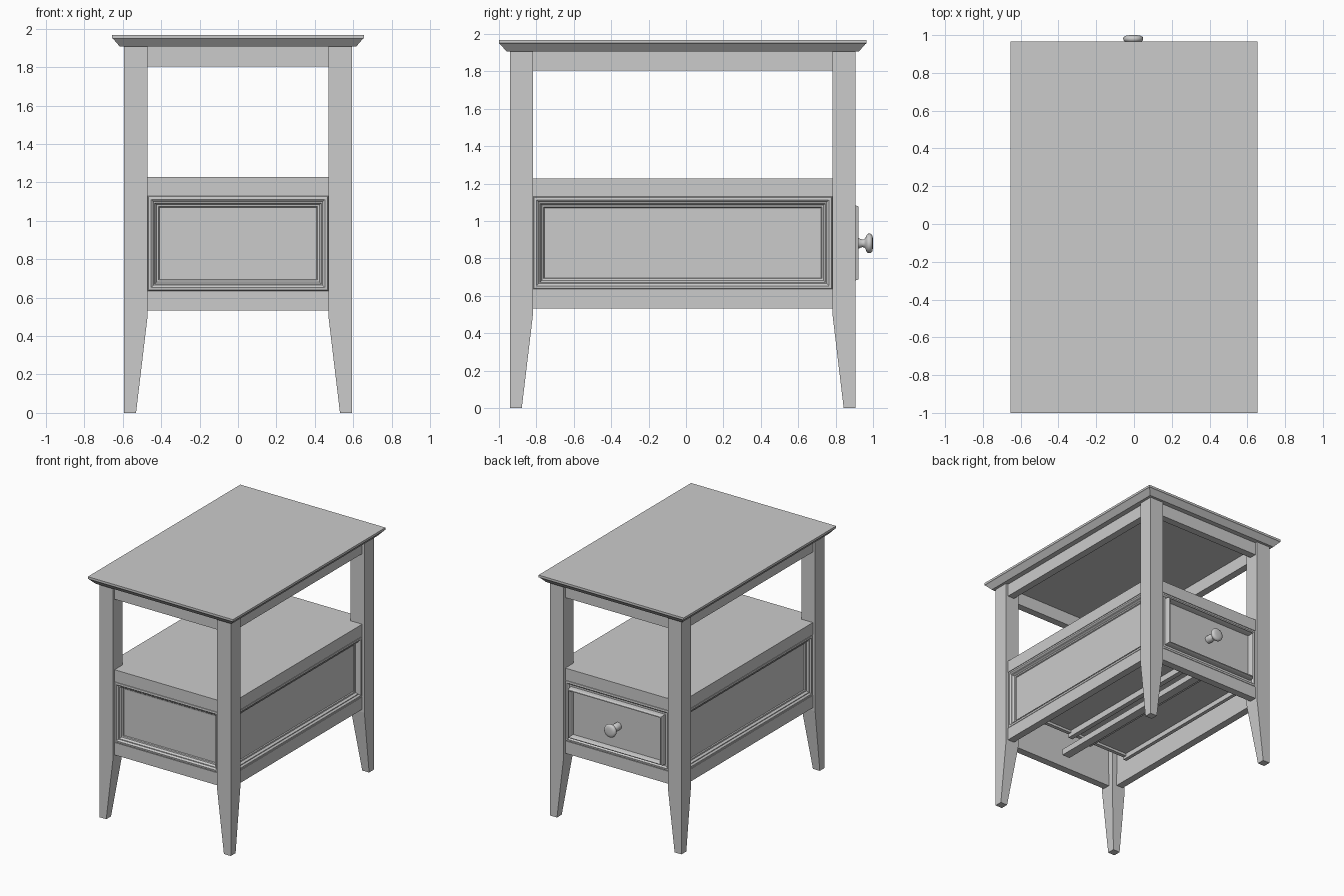
import bpy, bmesh, math
from mathutils import Matrix, Vector

if "Cube" in bpy.data.objects:
    bpy.data.objects.remove(bpy.data.objects["Cube"])

CY = -0.0175                      # centre of the table body in y
LX, LY = 0.593, 0.9225            # outer half size over the legs
LEG = 0.123
IX, IY = LX - LEG, LY - LEG       # half size between the legs
INSET = 0.02                      # rails sit back from the leg faces

grey = bpy.data.materials.new("grey_paint")
grey.diffuse_color = (0.6, 0.6, 0.6, 1)
grey.use_nodes = True
grey.node_tree.nodes["Principled BSDF"].inputs["Base Color"].default_value = grey.diffuse_color


def finish(name, bm, smooth=False):
    bmesh.ops.recalc_face_normals(bm, faces=bm.faces)
    me = bpy.data.meshes.new(name)
    bm.to_mesh(me)
    bm.free()
    me.materials.append(grey)
    ob = bpy.data.objects.new(name, me)
    bpy.context.collection.objects.link(ob)
    if smooth:
        bpy.context.view_layer.objects.active = ob
        ob.select_set(True)
        bpy.ops.object.shade_smooth_by_angle(angle=math.radians(40))
        ob.select_set(False)
    return ob


def loft(name, rings, matrix=None, smooth=False):
    """Closed solid through a list of equal-length rings."""
    bm = bmesh.new()
    loops = [[bm.verts.new(matrix @ Vector(p) if matrix else p) for p in r] for r in rings]
    n = len(loops[0])
    for a, b in zip(loops, loops[1:]):
        for i in range(n):
            j = (i + 1) % n
            bm.faces.new((a[i], a[j], b[j], b[i]))
    bm.faces.new(loops[0])
    bm.faces.new(loops[-1])
    return finish(name, bm, smooth)


def rect(x0, x1, y0, y1, z):
    return [(x0, y0, z), (x1, y0, z), (x1, y1, z), (x0, y1, z)]


def box(name, x0, x1, y0, y1, z0, z1):
    return loft(name, [rect(x0, x1, y0, y1, z0), rect(x0, x1, y0, y1, z1)])


def panel(name, half, z0, z1, profile, matrix):
    """Nested rectangles; profile = (inset, outward offset), front is local -y."""
    rings = [[(-half + i, -d, z0 + i), (half - i, -d, z0 + i),
              (half - i, -d, z1 - i), (-half + i, -d, z1 - i)] for i, d in profile]
    return loft(name, rings, matrix)


# Table top with an undercut edge
loft("table_top", [rect(-0.655 + i, 0.655 - i, CY - 0.983 + i, CY + 0.983 - i, z)
                   for i, z in ((0.04, 1.907), (0.006, 1.946), (0, 1.95), (0, 1.968))])

# Legs tapering on their inner sides
for sx, nx in ((-1, "left"), (1, "right")):
    for sy, ny in ((-1, "front"), (1, "back")):
        rings = []
        for w, z in ((0.062, 0), (LEG, 0.51), (LEG, 1.907)):
            rings.append(rect(sx * LX, sx * (LX - w), CY + sy * LY, CY + sy * (LY - w), z))
        loft(f"{ny}_{nx}_leg", rings)

# Rails under the top and under the case
T = 0.06
for z0, z1, tag in ((1.803, 1.907, "upper"), (0.533, 0.635, "lower")):
    for s, nx, ny in ((-1, "left", "front"), (1, "right", "back")):
        xs = sorted((s * (LX - INSET), s * (LX - INSET - T)))
        ys = sorted((CY + s * (LY - INSET), CY + s * (LY - INSET - T)))
        box(f"{tag}_{nx}_rail", *xs, CY - IY, CY + IY, z0, z1)
        box(f"{tag}_{ny}_rail", -IX, IX, *ys, z0, z1)

# Shelf notched around the legs
bm = bmesh.new()
ex, ey = LX - INSET, LY - INSET
outline = [(-IX, -ey), (IX, -ey), (IX, -IY), (ex, -IY), (ex, IY), (IX, IY),
           (IX, ey), (-IX, ey), (-IX, IY), (-ex, IY), (-ex, -IY), (-IX, -IY)]
face = bm.faces.new([bm.verts.new((x, y + CY, 1.13)) for x, y in outline])
up = bmesh.ops.extrude_face_region(bm, geom=[face])["geom"]
bmesh.ops.translate(bm, vec=(0, 0, 0.098), verts=[v for v in up if isinstance(v, bmesh.types.BMVert)])
finish("shelf", bm)

# Moulded panels on the front and sides: outer bead stepping down to a recessed field
moulding = [(0, -0.055), (0, -0.006), (0.004, 0.0), (0.018, 0.002), (0.024, -0.002),
            (0.03, -0.01), (0.036, -0.01), (0.046, -0.026), (0.056, -0.028),
            (0.06, -0.036), (0.064, -0.036)]


def facing(deg, dist):
    return (Matrix.Translation((0, CY, 0)) @ Matrix.Rotation(math.radians(deg), 4, 'Z')
            @ Matrix.Translation((0, -dist, 0)))


panel("front_panel", IX, 0.635, 1.13, moulding, facing(0, ey))
panel("right_panel", IY, 0.635, 1.13, moulding, facing(90, ex))
panel("left_panel", IY, 0.635, 1.13, moulding, facing(-90, ex))

# Drawer front: outer bead, raised ridge, recessed field
drawer = [(0, -0.055), (0, -0.006), (0.004, 0.0), (0.018, 0.002), (0.024, -0.002),
          (0.03, -0.01), (0.044, -0.01), (0.046, 0.02), (0.052, 0.036), (0.058, 0.038),
          (0.064, 0.02), (0.068, -0.006), (0.072, -0.006)]
panel("drawer_front", IX, 0.635, 1.13, drawer, facing(180, ey))

# Drawer box
Y0, Y1 = -0.65, 0.85
box("drawer_bottom", -0.44, 0.44, Y0, Y1, 0.70, 0.72)
box("drawer_back", -0.44, 0.44, Y0, Y0 + 0.03, 0.68, 1.05)
for s, n in ((-1, "left"), (1, "right")):
    xs = sorted((s * 0.44, s * 0.47))
    box(f"drawer_{n}_side", *xs, Y0, Y1, 0.66, 1.05)

# Centre runner with a guide strip beside it
box("centre_runner", -0.04, 0.03, CY - IY, CY + IY + 0.02, 0.60, 0.65)
for s, n in ((-1, "left"), (1, "right")):
    xs = sorted((s * 0.07, s * 0.11))
    box(f"{n}_guide_strip", *xs, Y0, Y1, 0.65, 0.70)

# Turned knob
knob = [(0.03, 0.875), (0.03, 0.915), (0.026, 0.928), (0.02, 0.942), (0.022, 0.952),
        (0.03, 0.96), (0.044, 0.965), (0.051, 0.972), (0.053, 0.981), (0.05, 0.99),
        (0.042, 0.996), (0.028, 0.999), (0.012, 1.0)]
N = 24
loft("drawer_knob", [[(-0.004 + r * math.cos(k * math.tau / N), y, 0.88 + r * math.sin(k * math.tau / N))
                      for k in range(N)] for r, y in knob], smooth=True)
